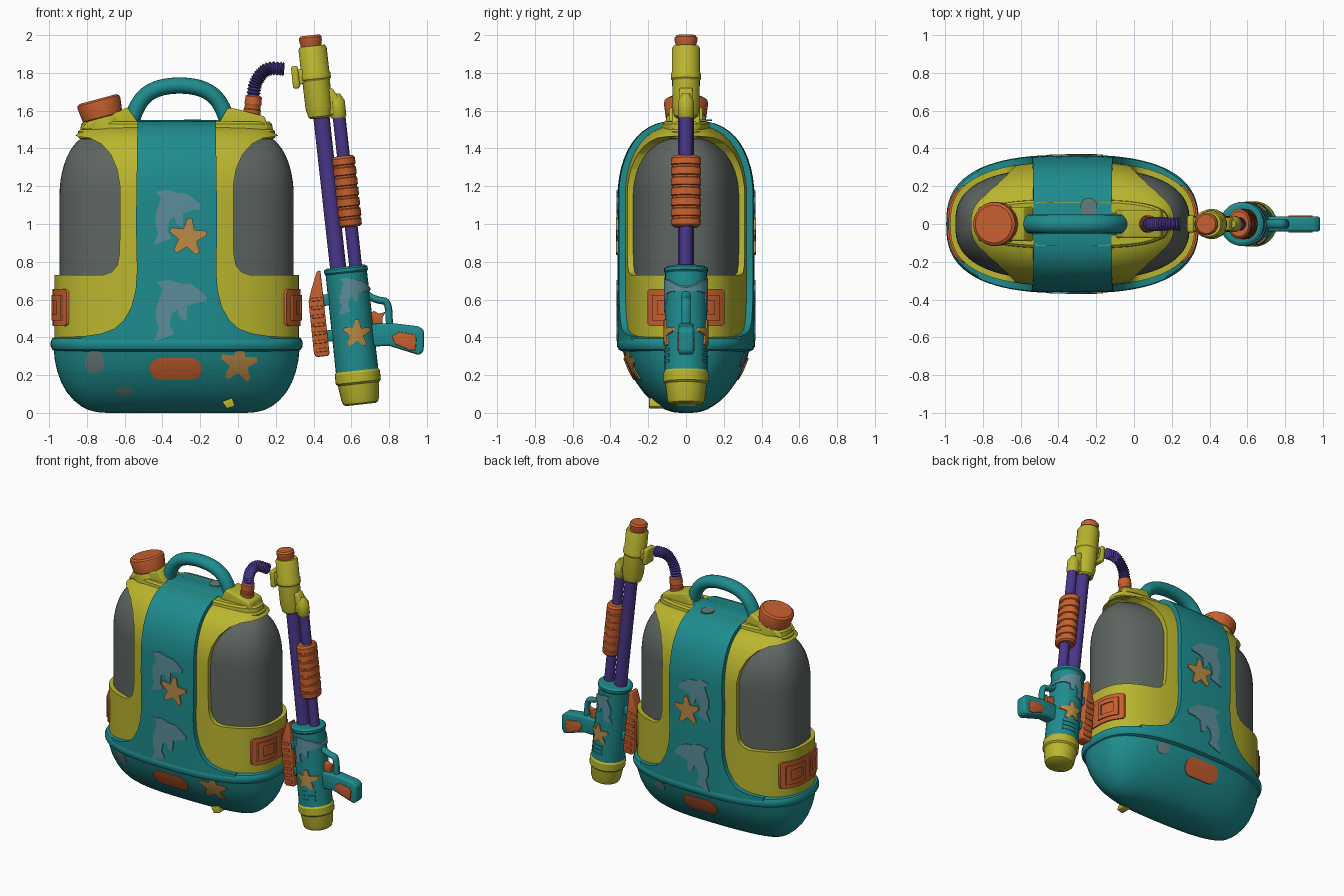
import bpy, bmesh, math
from mathutils import Matrix, Vector

if "Cube" in bpy.data.objects:
    bpy.data.objects.remove(bpy.data.objects["Cube"])

def mat(name, rgb):
    m = bpy.data.materials.new(name)
    m.diffuse_color = (*rgb, 1)
    m.use_nodes = True
    m.node_tree.nodes["Principled BSDF"].inputs["Base Color"].default_value = m.diffuse_color
    return m

TEAL = mat("teal", (.013, .262, .27))
YELLOW = mat("yellow", (.49, .465, .028))
ORANGE = mat("orange", (.57, .117, .028))
PURPLE = mat("purple", (.068, .037, .25))
GRAY = mat("smoky_gray", (.11, .13, .118))
BLUE = mat("gray_blue", (.105, .268, .32))
WORN = mat("worn_gray", (.13, .20, .20))
SAND = mat("sand", (.50, .255, .06))
CX = -.325                                             # pack centre
GUN = Matrix.Translation((.57, 0, .77)) @ Matrix.Rotation(-.11, 4, 'Y')

# ---- helpers ----
def loft(name, rings, m, M=Matrix()):
    bm = bmesh.new()
    vs = [[bm.verts.new(M @ Vector(p)) for p in r] for r in rings]
    n = len(vs[0])
    for a, b in zip(vs, vs[1:]):
        for i in range(n):
            bm.faces.new((a[i], a[(i + 1) % n], b[(i + 1) % n], b[i]))
    bm.faces.new(vs[0][::-1])
    bm.faces.new(vs[-1])
    bmesh.ops.recalc_face_normals(bm, faces=bm.faces[:])
    me = bpy.data.meshes.new(name)
    bm.to_mesh(me)
    bm.free()
    me.materials.append(m)
    ob = bpy.data.objects.new(name, me)
    bpy.context.collection.objects.link(ob)
    return ob

def apply(ob, mod):
    bpy.context.view_layer.objects.active = ob
    bpy.ops.object.modifier_apply(modifier=mod.name)

def boolean(ob, tool, op):
    mod = ob.modifiers.new("cut", 'BOOLEAN')
    mod.object, mod.operation, mod.solver = tool, op, 'EXACT'
    apply(ob, mod)
    bpy.data.objects.remove(tool)
    return ob

def prism(name, poly, y0, y1, m, bevel=0, M=Matrix()):
    ob = loft(name, [[(x, y, z) for x, z in poly] for y in (y0, y1)], m, M)
    if bevel:
        mod = ob.modifiers.new("bevel", 'BEVEL')
        mod.width, mod.segments = bevel, 3
        apply(ob, mod)
    return ob

def rect(x0, x1, z0, z1):
    return [(x0, z0), (x1, z0), (x1, z1), (x0, z1)]

def oval(z, hx, hy, e=2.65, n=80):
    f = lambda c: math.copysign(abs(c) ** (2 / e), c)
    return [(CX + hx * f(math.cos(2 * math.pi * i / n)), hy * f(math.sin(2 * math.pi * i / n)), z) for i in range(n)]

def tank(name, hx, hy, hx_top, rise, m):
    rings = [oval(.34, hx, hy), oval(.75, hx, hy)]
    for i in range(13):
        t = math.radians(88) * i / 12
        c = math.cos(t)
        rings.append(oval(1.15 + rise * math.sin(t), hx_top + (hx - hx_top) * c, hy * c ** .7))
    return loft(name, rings, m)

BASE = [(0, .37, .03), (.004, .42, .07), (.015, .465, .105), (.035, .505, .143), (.065, .543, .184), (.11, .582, .227),
        (.16, .61, .263), (.22, .632, .297), (.28, .645, .322), (.35, .652, .34)]
def base(name, m, d=0):
    return loft(name, [oval(z, hx + d, hy + d) for z, hx, hy in BASE], m)

def lathe(name, prof, m, M, ry=1, n=32):
    return loft(name, [[(r * math.cos(2 * math.pi * i / n), r * ry * math.sin(2 * math.pi * i / n), w)
                        for i in range(n)] for w, r in prof], m, M)

def gun_lathe(name, prof, m, u, ry=1):
    return lathe(name, prof, m, GUN @ Matrix.Translation((u, 0, 0)), ry)

def spline(p, n):
    p = [p[0]] + p + [p[-1]]
    out = []
    for a, b, c, d in zip(p, p[1:], p[2:], p[3:]):
        for k in range(n):
            t = k / n
            out.append(tuple(.5 * (2 * b[j] + (c[j] - a[j]) * t + (2 * a[j] - 5 * b[j] + 4 * c[j] - d[j]) * t * t
                                   + (3 * b[j] - a[j] - 3 * c[j] + d[j]) * t ** 3) for j in (0, 1)))
    return out + [p[-1]]

def sweep(name, path, m, radius, ry=1, n=20):
    rings = []
    for i, (x, z) in enumerate(path):
        a, b = path[max(i - 1, 0)], path[min(i + 1, len(path) - 1)]
        t = Vector((b[0] - a[0], b[1] - a[1])).normalized()
        r = radius(i)
        rings.append([(x - t.y * r * math.cos(q), r * ry * math.sin(q), z + t.x * r * math.cos(q))
                      for q in (2 * math.pi * k / n for k in range(n))])
    return loft(name, rings, m)

def star(x, z, r, turn=0):                             # blunt-tipped five-armed star
    return [(x + r * q * math.sin(turn + k * math.tau / 5 + a), z + r * q * math.cos(turn + k * math.tau / 5 + a))
            for k in range(5) for a, q in zip((-.12, .12, math.pi / 5), (1, 1, .5))]

DOLPHIN = [(.147, .085), (.11, .12), (.06, .155), (0, .16), (-.06, .178), (-.125, .165), (-.095, .13), (-.105, .09), (-.128, .03),
           (-.128, -.04), (-.11, -.08), (-.14, -.155), (-.095, -.14), (-.03, -.115), (-.055, -.07), (-.045, -.01),
           (-.015, .015), (0, -.03), (.035, -.045), (.04, .035), (.09, .055), (.14, .06)]
def dolphin(x, z, s):
    return [(x + s * a, z + s * b) for a, b in DOLPHIN]

# ---- tank pack ----
tank("water_tank", .62, .297, .45, .32, GRAY)
frame = tank("tank_frame", .647, .328, .41, .375, YELLOW)
WINDOW = [(.9, .73), (.39, .73), (.345, .745), (.315, .78), (.303, .84), (.30, .95), (.30, 1.2), (.315, 1.29),
          (.35, 1.37), (.40, 1.425), (.46, 1.455), (.53, 1.465), (.9, 1.465)]
for s in (-1, 1):
    boolean(frame, prism("window_cutter", [(CX + s * x, z) for x, z in WINDOW], -.6, .6, YELLOW), 'DIFFERENCE')

STRAP = [(.205, 1.7), (.215, 1.0), (.21, .75), (.217, .65), (.24, .56), (.28, .49), (.33, .445), (.40, .42), (.50, .405), (.5, .36)]
strap_outline = [(CX + x, z) for x, z in STRAP] + [(CX - x, z) for x, z in reversed(STRAP)]
boolean(tank("centre_strap", .665, .362, .46, .40, TEAL), prism("cutter", strap_outline, -.6, .6, TEAL), 'INTERSECT')

# strap decorations, front and back
for name, poly, d, m in (("upper_dolphin", dolphin(-.325, 1.025, .88), .006, BLUE), ("lower_dolphin", dolphin(-.308, .53, .98), .006, BLUE),
                         ("strap_star", star(-.265, .93, .102, .1), .009, SAND)):
    boolean(tank(name, .665 + d, .362 + d, .46, .40, m), prism("cutter", poly, -.6, .6, m), 'INTERSECT')

# base shell with pills, star and worn patches
base("base_shell", TEAL)
loft("base_rim", [oval(z, .668 - d, .366 - d) for z, d in ((.325, .03), (.335, .01), (.35, .002), (.365, 0), (.38, .002), (.395, .01), (.405, .035))], TEAL)
pill = [(-.33 + sx * .08 + .058 * math.cos(a), .232 + .058 * math.sin(a))
        for sx, a0 in ((1, -90), (-1, 90)) for a in (math.radians(a0 + 18 * k) for k in range(11))]
def ellipse(x, z, a, b):
    return [(x + a * math.cos(k * math.tau / 14), z + b * math.sin(k * math.tau / 14)) for k in range(14)]
for name, poly, y0, y1, d, m in (("base_pill", pill, -.6, .6, .007, ORANGE), ("base_star", star(.005, .26, .1, .1), -.6, -.02, .007, SAND),
                                 ("worn_patch", ellipse(-.76, .27, .054, .065), -.6, -.02, .003, WORN),
                                 ("worn_spot", ellipse(-.6, .115, .05, .022), -.6, -.02, .003, WORN),
                                 ("worn_back_patch", ellipse(.0, .285, .045, .04), .02, .6, .003, WORN)):
    boolean(base(name, m, d), prism("cutter", poly, y0, y1, m), 'INTERSECT')
prism("drain_plug", [(-.085, .06), (-.06, .022), (-.015, .035), (-.03, .08)], -.195, -.1, YELLOW, .006)

# buckles on both ends
for s in (-1, 1):
    xs = sorted((CX + s * .3, CX + s * .9))
    boolean(tank("buckle_plate", .656, .337, .45, .3, ORANGE), prism("cutter", rect(*xs, .46, .655), -.205, .205, ORANGE, .02), 'INTERSECT')
    for t in (-1, 1):
        ya, yb = sorted((t * .03, t * .18))
        tool = prism("cutter", rect(*xs, .49, .625), ya, yb, ORANGE)
        ya, yb = sorted((t * .055, t * .15))
        boolean(tool, prism("cutter", rect(xs[0] - .1, xs[1] + .1, .52, .595), ya, yb, ORANGE), 'DIFFERENCE')
        boolean(tank("buckle_loop", .664, .345, .45, .3, ORANGE), tool, 'INTERSECT')

# top plate, filler, handle, hose
loft("top_plate", [oval(z, hx, hy, 3) for z, hx, hy in ((1.44, .49, .12), (1.455, .52, .135), (1.49, .522, .137), (1.5, .51, .13), (1.53, .505, .128), (1.542, .49, .115))], YELLOW)
prism("filler_shoulder", [(-.83, 1.5), (-.8, 1.54), (-.62, 1.6), (-.585, 1.62), (-.53, 1.54), (-.53, 1.5)], -.09, .09, YELLOW, .012)
prism("hose_shoulder", [(-.12, 1.5), (-.055, 1.615), (-.02, 1.612), (.14, 1.57), (.165, 1.5)], -.075, .075, YELLOW, .012)
CAP = Matrix.Translation((-.715, 0, 1.56)) @ Matrix.Rotation(math.radians(-15), 4, 'Y')
lathe("filler_neck", [(-.09, .115), (-.02, .11), (.02, .1)], YELLOW, CAP)
lathe("filler_cap", [(0, .1), (.008, .108), (.08, .117), (.095, .114), (.105, .1)], ORANGE, CAP, n=40)
prism("handle_saddle", rect(-.58, -.06, 1.5, 1.55), -.06, .06, TEAL, .012)
loft("worn_top_patch", [[(-.24 + .045 * math.cos(k * math.tau / 14), .09 + .05 * math.sin(k * math.tau / 14), z) for k in range(14)]
                        for z in (1.545, 1.554)], WORN)
sweep("carry_handle", spline([(-.568, 1.49), (-.552, 1.58), (-.50, 1.67), (-.42, 1.718), (-.31, 1.733), (-.20, 1.718),
                              (-.12, 1.67), (-.068, 1.58), (-.052, 1.49)], 5), TEAL, lambda i: .043, 1.15)
HC = Matrix.Translation((.07, 0, 1.56)) @ Matrix.Rotation(.12, 4, 'Y')
lathe("hose_connector", [(0, .046), (.045, .046), (.05, .042), (.07, .042), (.075, .045), (.115, .043), (.12, .036)], ORANGE, HC)
sweep("ribbed_hose", spline([(.08, 1.66), (.09, 1.735), (.12, 1.79), (.165, 1.822), (.245, 1.82)], 10), PURPLE, lambda i: .038 if i % 2 else .029)

# ---- blaster ----
gun_lathe("nozzle_tip", [(1.16, .055), (1.2, .056), (1.21, .06), (1.23, .06), (1.242, .05)], ORANGE, -.053)
gun_lathe("muzzle", [(.80, .05), (.81, .062), (.86, .072), (1.0, .073), (1.01, .08), (1.035, .08), (1.045, .075), (1.17, .075), (1.185, .066)], YELLOW, -.047)
prism("hose_socket", rect(-.155, -.08, .99, 1.07), -.035, .035, YELLOW, .01, GUN)
prism("hose_socket_flange", rect(-.172, -.135, .97, 1.09), -.045, .045, YELLOW, .012, GUN)
gun_lathe("pump_collar", [(.79, .036), (.8, .042), (.88, .042), (.92, .02)], YELLOW, .05)
prism("collar_bridge", [(-.03, .81), (.055, .81), (.075, .87), (.035, .95), (-.03, .97)], -.035, .035, YELLOW, .01, GUN)
gun_lathe("main_barrel", [(-.03, .043), (.84, .043)], PURPLE, -.04)
gun_lathe("pump_barrel", [(-.03, .034), (.84, .034)], PURPLE, .053)
grip = [(.21, .05), (.22, .06)]
for i in range(6):
    w = .25 + i * .055
    grip += [(w, .063), (w + .004, .057), (w + .014, .057), (w + .018, .063)]
gun_lathe("pump_grip", grip + [(.575, .062), (.588, .052)], ORANGE, .05, 1.28)

body = [(-.56, .1), (-.55, .113), (-.03, .11), (-.022, .116), (-.005, .116), (.005, .1)]
gun_lathe("blaster_body", body, TEAL, 0)
gun_lathe("end_cap", [(-.73, .08), (-.722, .093), (-.7, .1), (-.62, .11), (-.61, .12), (-.56, .12), (-.545, .11)], YELLOW, 0)
for name, poly, d, m in (("blaster_dolphin", dolphin(.615, .61, .6), .005, BLUE), ("blaster_star", star(.63, .42, .075), .007, SAND)):
    boolean(gun_lathe(name, [(w, .1125 + d) for w in (-.54, -.02)], m, 0), prism("cutter", poly, -.3, .3, m), 'INTERSECT')
for w in (-.51, -.48, -.45):                           # vent ribs
    boolean(gun_lathe("vent_rib", [(-.54, .117), (-.4, .117)], TEAL, 0),
            prism("cutter", rect(-.02, .07, w, w + .014), -.3, .3, TEAL, 0, GUN), 'INTERSECT')

# ribbed shoulder pad and its posts
pad = [(-.135, 0), (-.155, -.005), (-.195, -.1), (-.215, -.16), (-.217, -.44), (-.205, -.455), (-.14, -.455), (-.135, -.44)]
prism("shoulder_pad", pad, -.042, .042, ORANGE, .008, GUN)
for i in range(7):
    prism("pad_rib", rect(-.205, -.145, -.43 + i * .045, -.412 + i * .045), -.047, .047, ORANGE, .004, GUN)
for w in (-.16, -.35):
    prism("pad_post", rect(-.15, -.08, w - .03, w + .03), -.03, .03, TEAL, .01, GUN)

# rear handle, guard and trigger
prism("rear_handle", [(.68, .47), (.82, .475), (.96, .458), (.985, .435), (.983, .325), (.96, .305), (.80, .355), (.69, .35)], -.04, .04, TEAL, .014)
prism("handle_inlay", [(.815, .405), (.85, .428), (.935, .415), (.945, .395), (.94, .335), (.915, .33), (.83, .365)], -.046, .046, ORANGE, .004)
sweep("trigger_guard", spline([(.66, .65), (.70, .615), (.745, .597), (.783, .588), (.797, .55), (.80, .50), (.805, .44)], 5), TEAL, lambda i: .019, 1.3)
prism("trigger", [(.70, .47), (.765, .47), (.765, .505), (.782, .535), (.745, .525), (.72, .54), (.70, .53)], -.018, .018, ORANGE, .004)

# ---- smooth shading with crisp edges ----
bpy.ops.object.select_all(action='SELECT')
bpy.ops.object.shade_smooth_by_angle(angle=math.radians(32))
